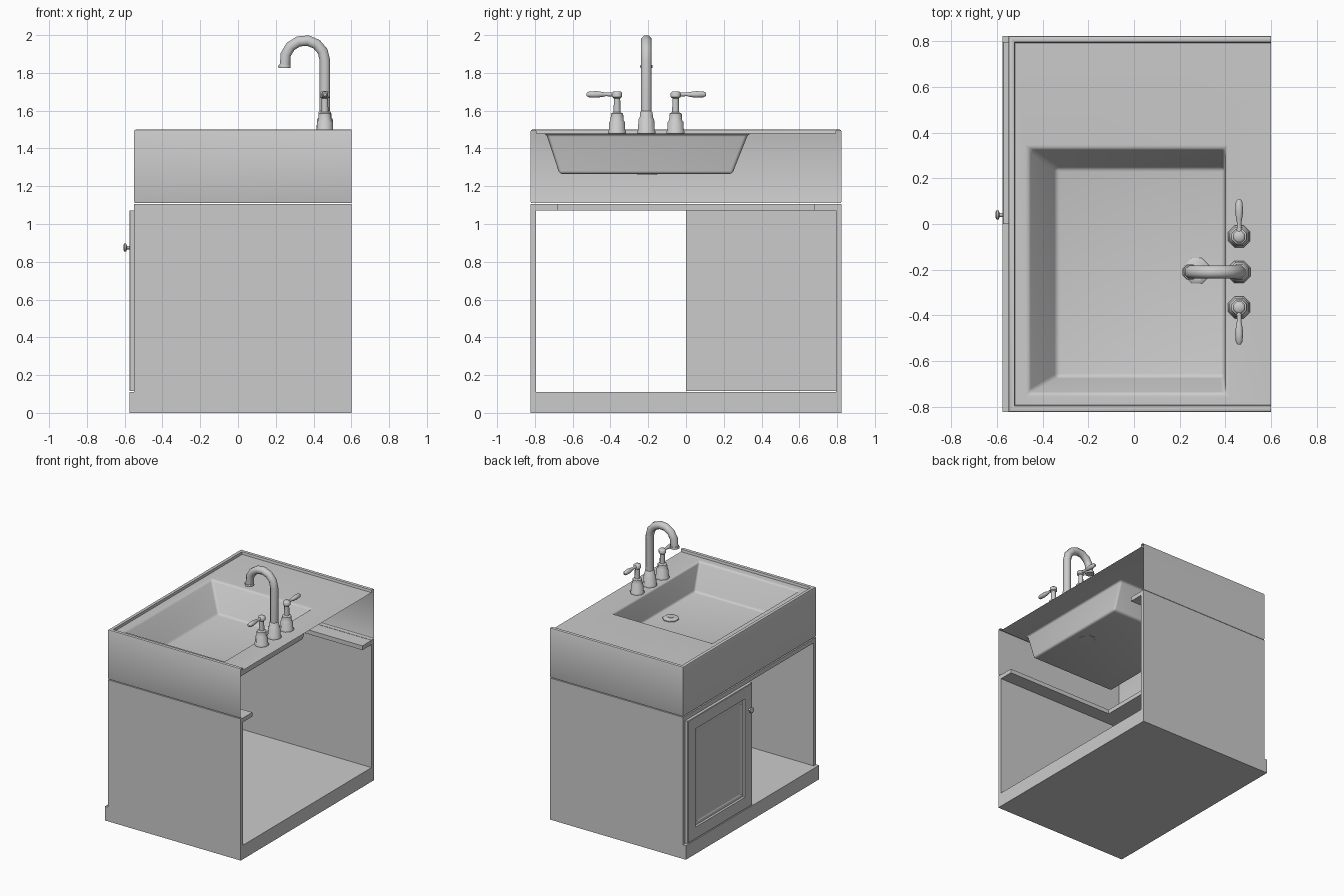
import bpy, bmesh, math
from mathutils import Vector

if "Cube" in bpy.data.objects:
    bpy.data.objects.remove(bpy.data.objects["Cube"])


def finish(name, bm, smooth=None, normals=True):
    if normals:
        bmesh.ops.recalc_face_normals(bm, faces=bm.faces)
    me = bpy.data.meshes.new(name)
    bm.to_mesh(me)
    bm.free()
    ob = bpy.data.objects.new(name, me)
    bpy.context.collection.objects.link(ob)
    if smooth:
        bpy.ops.object.select_all(action='DESELECT')
        ob.select_set(True)
        bpy.context.view_layer.objects.active = ob
        bpy.ops.object.shade_smooth_by_angle(angle=math.radians(smooth))
    return ob


def box_bm(lo, hi):
    bm = bmesh.new()
    bmesh.ops.create_cube(bm, size=1)
    for v in bm.verts:
        v.co = [(l + h) / 2 + c * (h - l) for l, h, c in zip(lo, hi, v.co)]
    return bm


def box(name, lo, hi):
    return finish(name, box_bm(lo, hi))


def sweep(name, pts, radii, n=8, side=(0, 1, 0)):
    """Round section of varying radius along a path lying square to 'side'."""
    bm = bmesh.new()
    pts, side, rings = [Vector(p) for p in pts], Vector(side), []
    for i, (p, r) in enumerate(zip(pts, radii)):
        t = pts[min(i + 1, len(pts) - 1)] - pts[max(i - 1, 0)]
        up = t.normalized().cross(side)
        rings.append([bm.verts.new(p + r * (math.cos(a) * side + math.sin(a) * up))
                      for a in (math.tau * (k + 0.5) / n for k in range(n))])
    for a, b in zip(rings, rings[1:]):
        for k in range(n):
            bm.faces.new((a[k], a[(k + 1) % n], b[(k + 1) % n], b[k]))
    bm.faces.new(rings[0])
    bm.faces.new(rings[-1])
    return finish(name, bm, 50)


def lathe(name, x, y, prof, n=8):
    return sweep(name, [(x, y, z) for r, z in prof], [r for r, z in prof], n)


W, F, B = 0.823, -0.55, 0.60   # half width, front and back of the cabinet

# Cabinet carcass, open at the back
box("plinth", (-0.575, -W, 0), (B, W, 0.11))
for s, label in ((-1, "left"), (1, "right")):
    y0, y1 = sorted((s * W, s * 0.793))
    box("side_panel_" + label, (F, y0, 0.11), (B, y1, 1.107))
    y0, y1 = sorted((s * 0.793, s * 0.68))
    box("side_ledge_" + label, (-0.33, y0, 1.072), (B, y1, 1.105))
box("front_rail", (F, -0.793, 1.072), (-0.33, 0.793, 1.105))

# Door with recessed panel and moulding
bm = box_bm((-0.572, 0.0, 0.115), (-0.548, 0.797, 1.072))
face = min(bm.faces, key=lambda f: f.calc_center_median().x)
for width, shift in ((0.004, -0.003), (0.09, 0), (0.008, 0.010), (0.02, 0), (0.008, 0.004)):
    bmesh.ops.inset_region(bm, faces=[face], thickness=width, use_even_offset=True)
    for v in face.verts:
        v.co.x += shift
finish("door", bm)
sweep("door_knob", [(x, 0.04, 0.875) for x in (-0.57, -0.588, -0.592, -0.602, -0.606)],
      (0.009, 0.009, 0.021, 0.021, 0.013), 10)

# Counter apron and raised rim: a profile run around three sides
bm = bmesh.new()
prof = ((0.01, 1.11), (0.003, 1.112), (0, 1.12), (0, 1.49), (0.003, 1.497), (0.01, 1.5),
        (0.02, 1.5), (0.027, 1.497), (0.03, 1.478))
rows = [[bm.verts.new(c) for c in ((B, -W + d, z), (F + d, -W + d, z),
                                  (F + d, W - d, z), (B, W - d, z))] for d, z in prof]
for a, b in zip(rows, rows[1:]):
    for k in range(3):
        bm.faces.new((a[k + 1], a[k], b[k], b[k + 1]))
finish("counter_rim", bm, 40, False)

# Counter top with sunken basin, upright at the back and sloping elsewhere
bm = bmesh.new()


def rect(x0, x1, y0, y1, z):
    return [bm.verts.new(c) for c in ((x0, y0, z), (x1, y0, z), (x1, y1, z), (x0, y1, z))]


loops = [rect(F + 0.03, B, -W + 0.03, W - 0.03, 1.478),
         rect(-0.46, 0.40, -0.74, 0.33, 1.478),
         rect(-0.34, 0.395, -0.67, 0.245, 1.265)]
for a, b in zip(loops, loops[1:]):
    for k in range(4):
        j = (k + 1) % 4
        bm.faces.new((a[k], a[j], b[j], b[k]))
bm.faces.new(loops[2])
basin = set(loops[1] + loops[2])
edges = [e for e in bm.edges if set(e.verts) <= basin]
bmesh.ops.bevel(bm, geom=edges, offset=0.016, segments=3, profile=0.5, affect='EDGES')
finish("basin_top", bm, 50, False)

# Drain
lathe("drain", 0.275, -0.205, ((0.06, 1.262), (0.06, 1.272), (0.05, 1.279), (0.04, 1.279),
                               (0.037, 1.272), (0.025, 1.272), (0.02, 1.282)))

# Spout: stepped foot, gooseneck pipe and nozzle collar
TX, TY = 0.46, -0.21
foot = ((0.053, 1.478), (0.053, 1.49), (0.048, 1.497), (0.045, 1.555),
        (0.038, 1.562), (0.036, 1.592), (0.03, 1.597))
lathe("spout_foot", TX, TY, foot)
path = [(TX, TY, 1.59)]
for k in range(8):
    a = math.radians(190 * k / 7)
    path.append((0.354 + 0.106 * math.cos(a), TY, 1.866 + 0.106 * math.sin(a)))
path.append((0.246, TY, 1.835))
sweep("spout_pipe", path, [0.03] * len(path))
lathe("spout_nozzle", 0.246, TY, ((0.034, 1.842), (0.036, 1.836), (0.034, 1.825), (0.026, 1.825)))

# Two handles with outward levers
tap = ((0.052, 1.478), (0.052, 1.49), (0.047, 1.497), (0.045, 1.54), (0.037, 1.55),
       (0.035, 1.585), (0.02, 1.592), (0.018, 1.665), (0.028, 1.672), (0.028, 1.694), (0.02, 1.702))
lever = ((0.02, 0.012), (0.06, 0.010), (0.075, 0.014), (0.11, 0.019), (0.15, 0.016), (0.162, 0.008))
for s, label in ((1, "right"), (-1, "left")):
    hy = TY + s * 0.155
    lathe("handle_stem_" + label, TX, hy, tap)
    sweep("handle_lever_" + label, [(TX, hy + s * d, 1.686) for d, r in lever],
          [r for d, r in lever], 8, (1, 0, 0))
